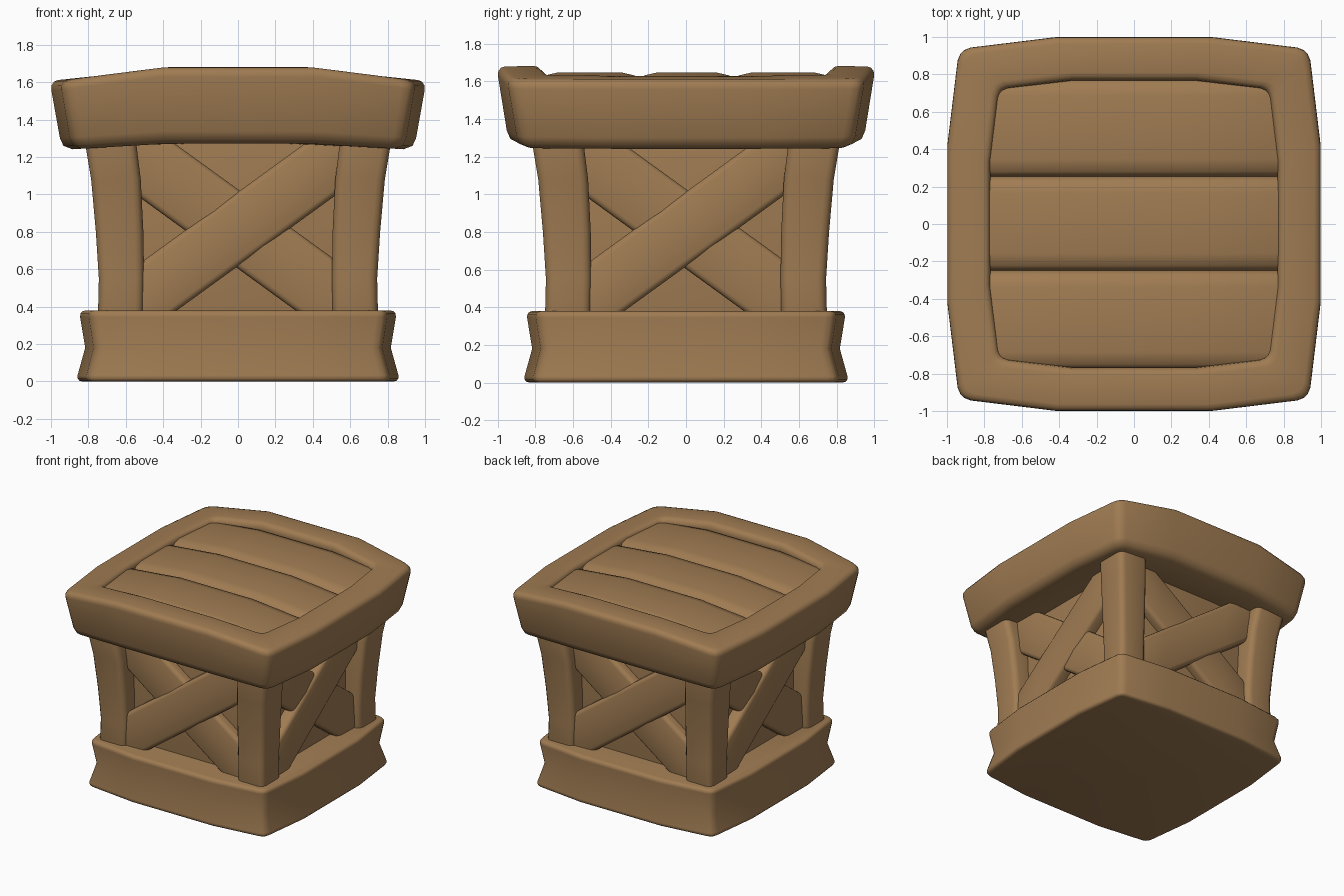
import bpy
import bmesh
from math import pi

cube = bpy.data.objects.get("Cube")
if cube:
    bpy.data.objects.remove(cube)

WOOD = (0.35, 0.2, 0.085, 1)
wood = bpy.data.materials.new("brown wood")
wood.use_nodes = True
wood.diffuse_color = WOOD
shader = wood.node_tree.nodes["Principled BSDF"]
shader.inputs["Base Color"].default_value = WOOD
shader.inputs["Roughness"].default_value = 0.8


def loft(name, rings, bevel=0.04, closed=False):
    """Skin a list of equal-length point rings and soften the corners."""
    bm = bmesh.new()
    loops = [[bm.verts.new(p) for p in ring] for ring in rings]
    pairs = list(zip(loops, loops[1:]))
    if closed:
        pairs.append((loops[-1], loops[0]))
    else:
        bm.faces.new(loops[0])
        bm.faces.new(loops[-1])
    n = len(loops[0])
    for a, b in pairs:
        for i in range(n):
            j = (i + 1) % n
            bm.faces.new((a[i], a[j], b[j], b[i]))
    bmesh.ops.recalc_face_normals(bm, faces=bm.faces[:])
    mesh = bpy.data.meshes.new(name)
    bm.to_mesh(mesh)
    bm.free()
    mesh.materials.append(wood)
    mesh.shade_smooth()
    obj = bpy.data.objects.new(name, mesh)
    bpy.context.collection.objects.link(obj)
    mod = obj.modifiers.new("soft edges", 'BEVEL')
    mod.width = bevel
    mod.segments = 3
    mod.limit_method = 'ANGLE'
    mod.angle_limit = pi / 4
    return obj


def around(obj):
    """Repeat a part on the other three sides."""
    for k in range(1, 4):
        twin = obj.copy()
        twin.name = f"{obj.name}_{k + 1}"
        twin.rotation_euler.z = k * pi / 2
        bpy.context.collection.objects.link(twin)


def bulged_square(h, z):
    """Square outline with bowed sides and rounded corners."""
    side = [(-0.42, -1), (0.42, -1), (0.875, -0.945),
            (0.912, -0.93), (0.93, -0.912), (0.945, -0.875)]
    ring = []
    for _ in range(4):
        ring += [(x * h, y * h, z) for x, y in side]
        side = [(-y, x) for x, y in side]
    return ring


def arch(point, amount):
    """Raise a point towards the middle of the lid."""
    x, y, z = point
    return x, y, z + amount * max(0, min(1, (0.96 - abs(x)) / 0.58))


# Base block with a pinched waist
loft("base", [bulged_square(h, z) for h, z in
              ((0.867, 0), (0.817, 0.18), (0.85, 0.38))], 0.035)

# Inner box behind the braces
loft("inner_box", [[(x, y, z) for x, y in
                    ((-0.62, -0.62), (0.62, -0.62), (0.62, 0.62), (-0.62, 0.62))]
                   for z in (0.2, 1.5)], 0.02)

# Flared corner posts
post = []
for z, o, i in ((0.3, 0.75, 0.507), (0.55, 0.744, 0.502), (0.8, 0.76, 0.506),
                (1.08, 0.785, 0.52), (1.32, 0.825, 0.55)):
    post.append([(i, i, z), (o, i, z), (o, o, z), (i, o, z)])
around(loft("corner_post", post, 0.045))

# Crossed braces on each side, cut upright where they enter the posts
for name, slope, front, half in (("upper_brace", 0.725, 0.712, 0.198),
                                 ("lower_brace", -0.725, 0.692, 0.212)):
    rings = []
    for x, swell in ((-0.63, 0), (-0.3, 0.003), (0.3, 0.003), (0.63, 0)):
        f = -front - swell
        z = 0.815 + slope * x
        rings.append([(x, -0.57, z - half), (x, f, z - half), (x, f - 0.01, z),
                      (x, f, z + half), (x, -0.57, z + half)])
    around(loft(name, rings, 0.03))

# Arched lid frame with a rounded lower edge
frame = []
for h, z, lift in ((0.885, 1.237, 0.035), (0.933, 1.258, 0.037), (0.952, 1.3, 0.04),
                   (1.007, 1.607, 0.076), (0.765, 1.607, 0.076),
                   (0.772, 1.5, 0.06), (0.55, 1.5, 0.06), (0.55, 1.237, 0.035)):
    frame.append([arch(p, lift) for p in bulged_square(h, z)])
loft("lid_frame", frame, 0.05, closed=True)

# Lid planks with rounded long edges
for name, y0, y1 in (("front_plank", -0.775, -0.248), ("middle_plank", -0.248, 0.255),
                     ("back_plank", 0.255, 0.775)):
    rings = []
    for x in (-0.8, -0.33, 0.33, 0.8):
        section = ((y0, 1.45), (y0, 1.535), (y0 + 0.025, 1.567), (y0 + 0.09, 1.582),
                   (y1 - 0.09, 1.582), (y1 - 0.025, 1.567), (y1, 1.535), (y1, 1.45))
        rings.append([arch((x, y, z), 0.064) for y, z in section])
    loft(name, rings, 0.015)
